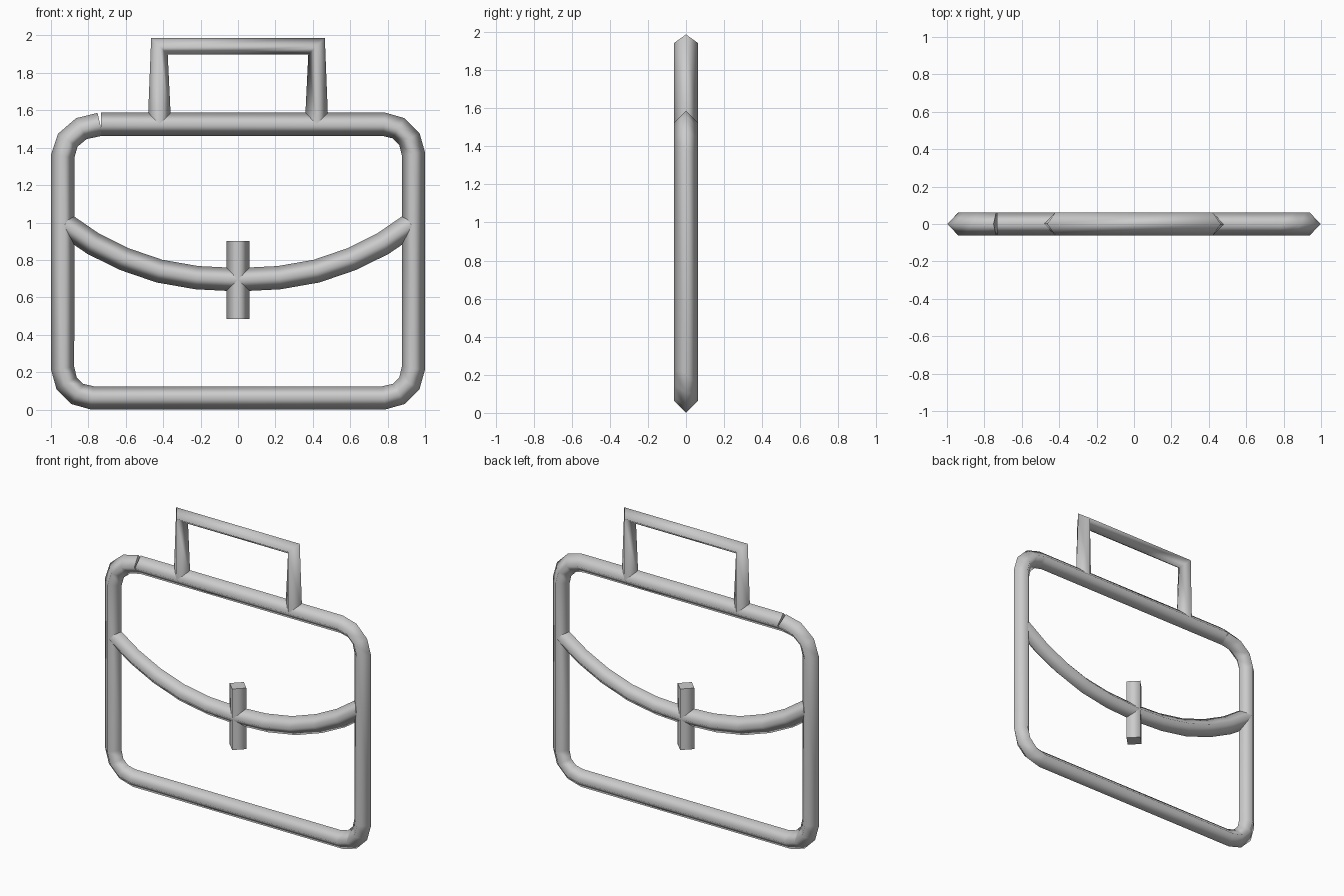
import bpy, bmesh, math
from mathutils import Vector

cube = bpy.data.objects.get("Cube")
if cube:
    bpy.data.objects.remove(cube)

R = 0.0625  # half width of every tube

grey = bpy.data.materials.new("plain_grey")
grey.use_nodes = True
GREY = (0.6, 0.6, 0.6, 1)
grey.diffuse_color = GREY
grey.node_tree.nodes["Principled BSDF"].inputs["Base Color"].default_value = GREY


def tube(name, path):
    """Smooth four-sided tube with flat capped ends along an x-z path."""
    pts = [Vector((x, 0, z)) for x, z in path]
    depth = Vector((0, R, 0))
    bm = bmesh.new()
    rings = []
    for i, p in enumerate(pts):
        before = (p - pts[i - 1]).normalized() if i else Vector()
        after = (pts[i + 1] - p).normalized() if i < len(pts) - 1 else Vector()
        t = (before + after).normalized()
        side = Vector((-t.z, 0, t.x)) * R
        rings.append([bm.verts.new(p + o) for o in (side, depth, -side, -depth)])
    for a, b in zip(rings, rings[1:]):
        for k in range(4):
            j = (k + 1) % 4
            bm.faces.new((a[k], a[j], b[j], b[k])).smooth = True
    for ring in (rings[0], rings[-1]):
        cap = bm.faces.new(ring)
        for e in cap.edges:
            e.smooth = False
    bmesh.ops.recalc_face_normals(bm, faces=bm.faces)
    mesh = bpy.data.meshes.new(name)
    bm.to_mesh(mesh)
    bm.free()
    mesh.materials.append(grey)
    obj = bpy.data.objects.new(name, mesh)
    bpy.context.collection.objects.link(obj)
    return obj


def corner(cx, cz, start, rx, rz):
    """Quarter turn in three steps, anticlockwise."""
    angles = [math.radians(start + 30 * k) for k in range(4)]
    return [(cx + rx * math.cos(a), cz + rz * math.sin(a)) for a in angles]


# Rounded case outline, with a fine seam on the top edge
left, bottom, top = -0.9375, 0.0625, 1.525
rad = 0.157
frame = [(-0.737, top)]
frame += corner(-0.737, top - 0.17, 90, 0.2, 0.17)[1:]
frame += corner(left + rad, bottom + rad, 180, rad, rad)
frame += corner(-left - rad, bottom + rad, 270, rad, rad)
frame += corner(-left - rad, top - rad, 0, rad, rad)
frame += [(-0.732, top)]
tube("case_frame", frame)

# Sagging edge of the flap
half = [(0.925, 0.99), (0.775, 0.887), (0.61, 0.805), (0.42, 0.74), (0.22, 0.705)]
tube("flap_edge", [(-x, z) for x, z in half] + [(0, 0.694)] + half[::-1])

# Clasp bar across the flap
tube("clasp", [(0, 0.485), (0, 0.9)])

# Handle standing on the top edge
tube("handle", [(-0.42, top), (-0.42, 1.943), (0.42, 1.943), (0.42, top)])
